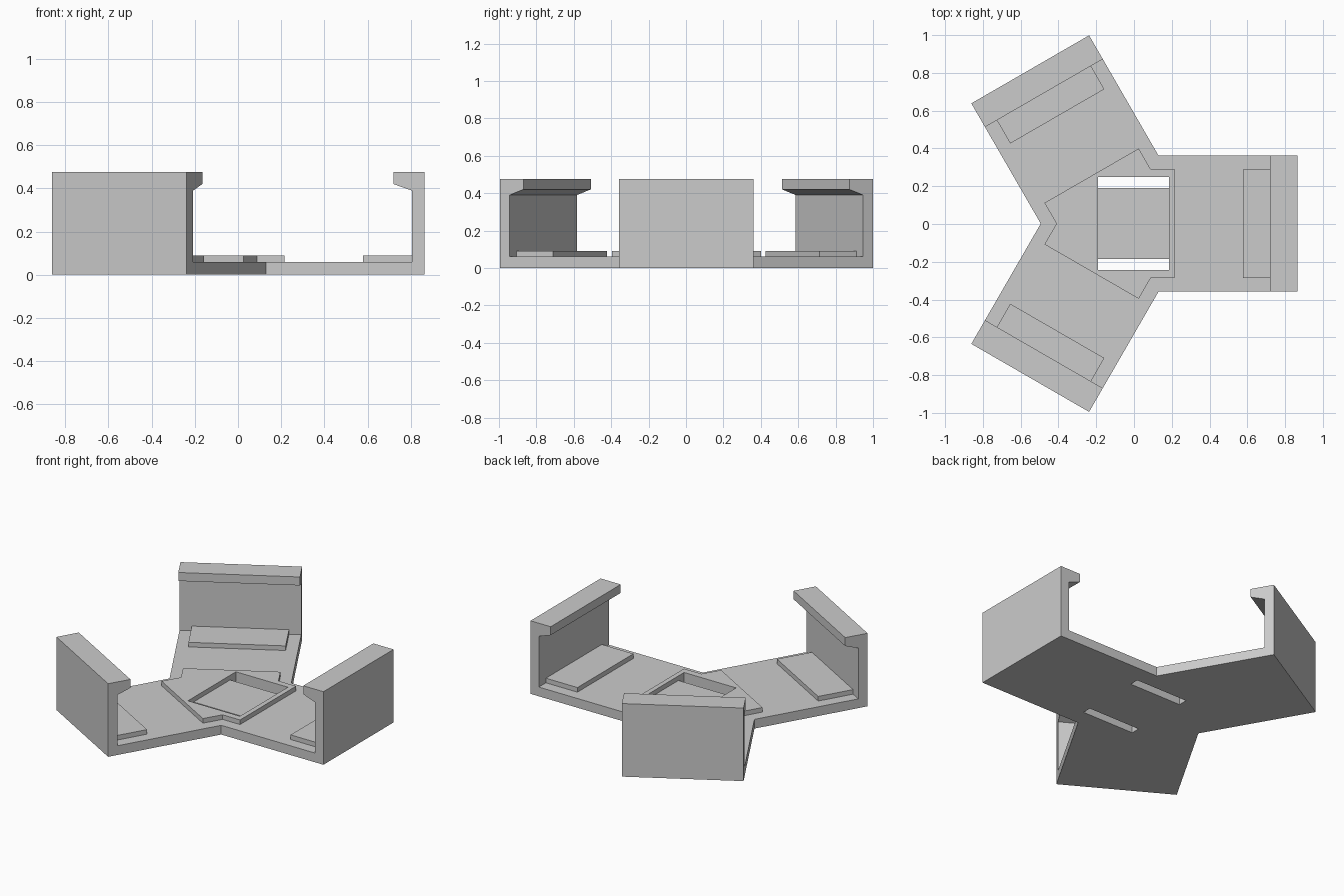
import bpy, bmesh
from math import cos, sin, pi
from mathutils import Matrix, Vector

cube = bpy.data.objects.get("Cube")
if cube:
    bpy.data.objects.remove(cube, do_unlink=True)

grey = bpy.data.materials.new("plain_grey")
grey.use_nodes = True
grey.diffuse_color = (0.6, 0.6, 0.6, 1)
grey.node_tree.nodes["Principled BSDF"].inputs["Base Color"].default_value = (0.6, 0.6, 0.6, 1)

HUB = Vector((-0.078, 0.002, 0))   # point where the three arms meet
REACH, HALF = 0.943, 0.36          # arm length and half width
WALL, FLOOR, PAD, TOP = 0.883, 0.06, 0.09, 0.475


def prism(name, points, offset, matrix=Matrix()):
    """Extrude a closed polygon by an offset and place it."""
    bm = bmesh.new()
    face = bm.faces.new([bm.verts.new(p) for p in points])
    new = bmesh.ops.extrude_face_region(bm, geom=[face])["geom"]
    bmesh.ops.translate(bm, vec=offset, verts=[v for v in new if isinstance(v, bmesh.types.BMVert)])
    bmesh.ops.recalc_face_normals(bm, faces=bm.faces)
    mesh = bpy.data.meshes.new(name)
    bm.to_mesh(mesh)
    bm.free()
    mesh.transform(matrix)
    mesh.materials.append(grey)
    obj = bpy.data.objects.new(name, mesh)
    bpy.context.collection.objects.link(obj)
    return obj


def box(name, x0, x1, y0, y1, z0, z1, matrix=Matrix()):
    corners = [(x0, y0, z0), (x1, y0, z0), (x1, y1, z0), (x0, y1, z0)]
    return prism(name, corners, (0, 0, z1 - z0), matrix)


def three_arm_plate(name, reach, half, z0, z1):
    points = []
    for k in range(3):
        turn = Matrix.Rotation(k * 2 * pi / 3, 4, "Z")
        inner = half / sin(pi / 3)
        for x, y in ((reach, -half), (reach, half), (inner * cos(pi / 3), half)):
            points.append(HUB + turn @ Vector((x, y, z0)))
    return prism(name, points, (0, 0, z1 - z0))


def cut(target, cutter):
    mod = target.modifiers.new("cut", "BOOLEAN")
    mod.operation, mod.solver, mod.object = "DIFFERENCE", "EXACT", cutter
    cutter.hide_render = True
    bpy.context.view_layer.objects.active = target
    bpy.ops.object.modifier_apply(modifier=mod.name)
    bpy.data.objects.remove(cutter, do_unlink=True)


# Base plate with two strap slots
base = three_arm_plate("base_plate", WALL, HALF, 0, FLOOR)
for y0, y1 in ((0.19, 0.25), (-0.243, -0.185)):
    cut(base, box("slot_cutter", -0.19, 0.184, y0, y1, -0.1, 0.2))

# Raised centre frame with a rectangular opening
frame = three_arm_plate("centre_frame", 0.293, 0.288, FLOOR, PAD)
cut(frame, box("opening_cutter", -0.19, 0.184, -0.243, 0.25, -0.1, 0.2))

# Hooked end wall and raised pad on each arm
hook = [(WALL, 0), (REACH, 0), (REACH, TOP), (0.798, TOP), (0.798, 0.42), (WALL, 0.39)]
for k, side in enumerate(("left", "back", "front")):
    place = Matrix.Translation(HUB) @ Matrix.Rotation(k * 2 * pi / 3, 4, "Z")
    prism(side + "_hook_wall", [(x, -HALF, z) for x, z in hook], (0, 2 * HALF, 0), place)
    box(side + "_pad", 0.656, WALL, -0.2875, 0.2875, FLOOR, PAD, place)
